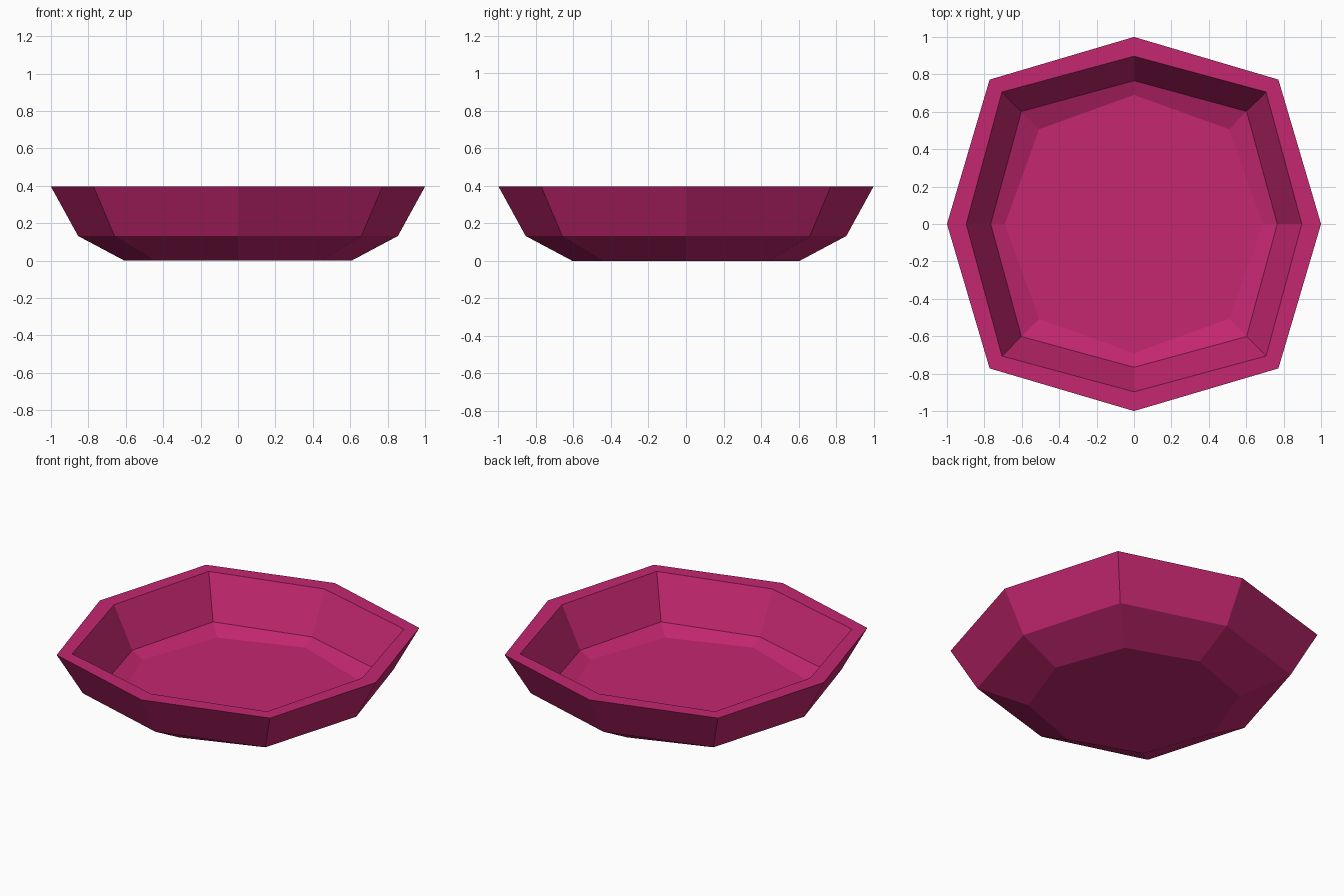
import bpy
import bmesh
import math

cube = bpy.data.objects.get("Cube")
if cube:
    bpy.data.objects.remove(cube, do_unlink=True)

# Single flat colour
pink = bpy.data.materials.new("raspberry_pink")
colour = (0.55, 0.02, 0.16, 1.0)
pink.diffuse_color = colour
pink.use_nodes = True
bsdf = pink.node_tree.nodes["Principled BSDF"]
bsdf.inputs["Base Color"].default_value = colour
bsdf.inputs["Roughness"].default_value = 0.8

# Profile from outer base, over the rim, to the inner floor:
# (radius on the axes, x and y offset of the diagonal corners, height)
profile = [
    (0.607, 0.445, 0.0),    # base
    (0.855, 0.66, 0.132),   # outer bend
    (1.0, 0.772, 0.396),    # rim outside
    (0.897, 0.706, 0.396),  # rim inside
    (0.766, 0.602, 0.133),  # inner bend
    (0.69, 0.507, 0.092),   # floor
]


def add_ring(bm, axis_radius, diagonal, z):
    """Eight corners, alternating between axis and diagonal."""
    verts = []
    for i in range(8):
        r = diagonal * math.sqrt(2) if i % 2 else axis_radius
        a = i * math.pi / 4
        verts.append(bm.verts.new((r * math.cos(a), r * math.sin(a), z)))
    return verts


# Dish: join neighbouring rings, then cap base and floor
bm = bmesh.new()
rings = [add_ring(bm, *p) for p in profile]
for low, high in zip(rings, rings[1:]):
    for i in range(8):
        j = (i + 1) % 8
        bm.faces.new((low[i], low[j], high[j], high[i]))
bm.faces.new(rings[0][::-1])
bm.faces.new(rings[-1])
bmesh.ops.recalc_face_normals(bm, faces=bm.faces[:])

mesh = bpy.data.meshes.new("dish")
bm.to_mesh(mesh)
bm.free()
mesh.materials.append(pink)
dish = bpy.data.objects.new("dish", mesh)
bpy.context.collection.objects.link(dish)
